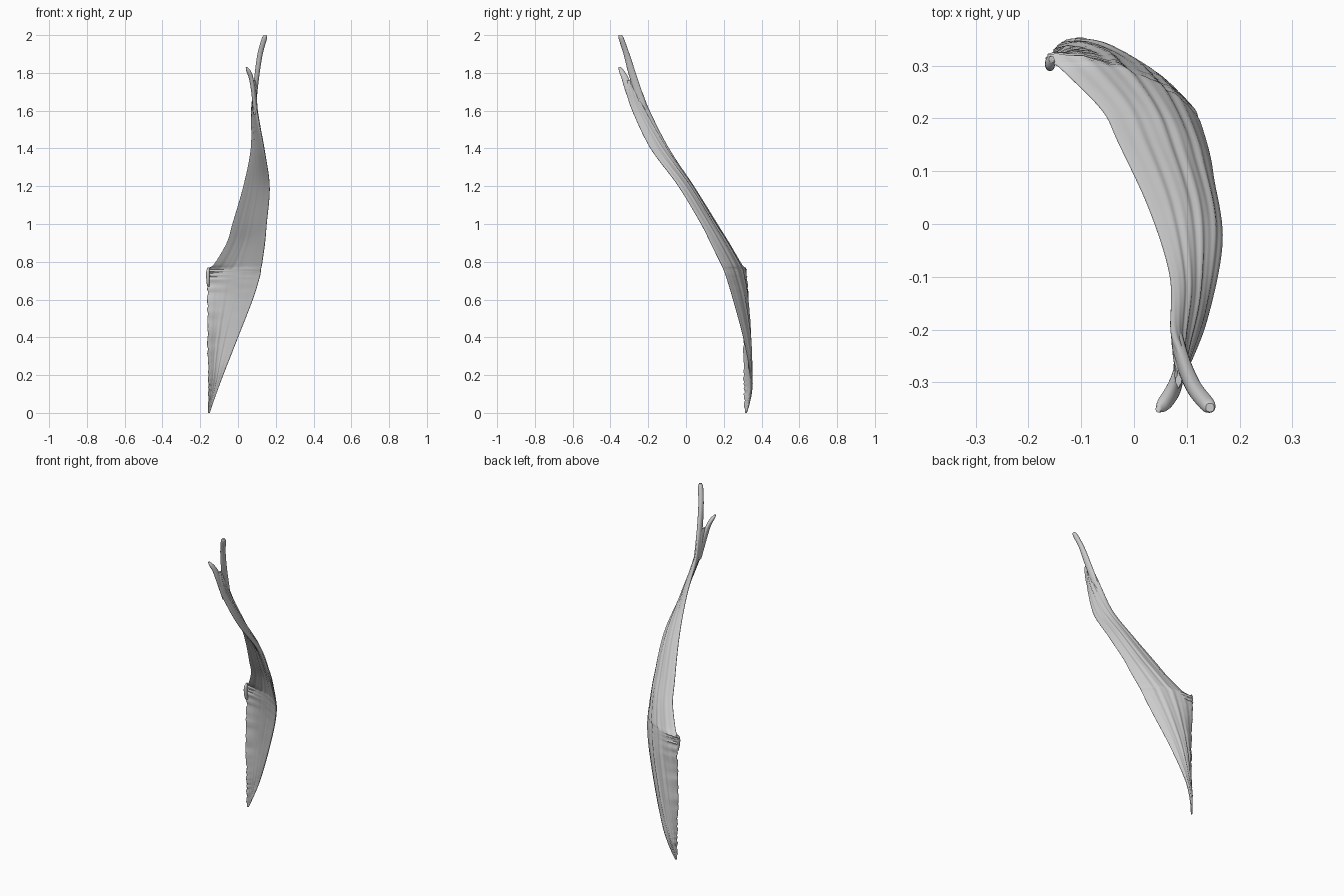
import bpy, bmesh, math, random
from mathutils import Vector

if "Cube" in bpy.data.objects:
    bpy.data.objects.remove(bpy.data.objects["Cube"])

random.seed(4)


def spline(a, b, c, d, t):
    return b + 0.5 * t * (c - a + t * (2*a - 5*b + 4*c - d + t * (3*(b - c) + d - a)))


def resample(rows, steps):
    """Smoothly interpolate rows of numbers along the length."""
    out = []
    for i in range(len(rows) - 1):
        quad = [rows[max(0, min(len(rows) - 1, i + k))] for k in (-1, 0, 1, 2)]
        for s in range(steps):
            out.append([spline(*v, s / steps) for v in zip(*quad)])
    return out + [list(rows[-1])]


def loft(name, rows, steps=8, n=40, groove=0.0, ragged=0.0):
    """Rows: z, inner edge xy, middle xy, outer edge xy, half thickness."""
    bm = bmesh.new()
    rings = []
    for z, ax, ay, mx, my, bx, by, th in resample(rows, steps):
        a, m, b = Vector((ax, ay)), Vector((mx, my)), Vector((bx, by))
        if ragged and 0.03 < z < 0.77:
            a += Vector((random.uniform(-.3, 1), random.uniform(-1, .5))) * ragged
        c = 2 * m - (a + b) / 2
        front, back = [], []
        for k in range(n + 1):
            u = (1 - math.cos(math.pi * k / n)) / 2
            p = a*(1-u)**2 + c*2*u*(1-u) + b*u*u
            d = (c - a) * (1 - u) + (b - c) * u
            if d.length < 1e-6:
                d = b - a
            nrm = Vector((-d.y, d.x)).normalized()
            t = th * math.sqrt(max(0, 4 * u * (1 - u))) ** 0.8
            # long fibre ridges drifting slowly along the muscle
            g = groove * (math.sin(u*31 + z*2.2) + .7*math.sin(u*53 - z*3 + 1)) * 4*u*(1-u)
            g *= min(1, (b - a).length / 0.15)
            back.append(bm.verts.new((*(p + nrm * (t + g)), z)))
            if 0 < k < n:
                front.append(bm.verts.new((*(p - nrm * (t - g * .5)), z)))
        rings.append(back + front[::-1])
    for r, s in zip(rings, rings[1:]):
        for i in range(len(r)):
            j = (i + 1) % len(r)
            bm.faces.new((r[i], r[j], s[j], s[i]))
    bm.faces.new(rings[0][::-1])
    bm.faces.new(rings[-1])
    bmesh.ops.recalc_face_normals(bm, faces=bm.faces)
    me = bpy.data.meshes.new(name)
    bm.to_mesh(me)
    bm.free()
    ob = bpy.data.objects.new(name, me)
    bpy.context.collection.objects.link(ob)
    bpy.context.view_layer.objects.active = ob
    ob.select_set(True)
    bpy.ops.object.shade_smooth_by_angle(angle=math.radians(50))
    ob.select_set(False)
    return ob


# broad curved sheet narrowing and twisting into a strap
loft("muscle_sheet", [
    (0.00, -.158, .313, -.154, .318, -.150, .322, .004),
    (0.10, -.158, .310, -.137, .335, -.115, .342, .007),
    (0.20, -.160, .308, -.118, .338, -.078, .342, .009),
    (0.40, -.163, .308, -.080, .334, .000, .303, .010),
    (0.60, -.163, .314, -.035, .312, .078, .249, .011),
    (0.72, -.165, .318, -.010, .287, .115, .213, .012),
    (0.76, -.163, .316, -.002, .277, .121, .198, .012),
    (0.79, -.125, .282, .015, .262, .127, .184, .013),
    (0.90, -.060, .215, .052, .200, .142, .130, .014),
    (1.00, -.030, .155, .075, .137, .150, .080, .015),
    (1.20, .028, .030, .108, .013, .165, -.040, .016),
    (1.40, .068, -.095, .108, -.126, .134, -.188, .015),
    (1.60, .073, -.193, .089, -.235, .094, -.285, .013),
    (1.70, .086, -.232, .088, -.272, .079, -.315, .011),
    (1.76, .093, -.262, .088, -.285, .076, -.322, .006),
], steps=10, n=56, groove=0.0022, ragged=0.006)


def strand(name, path):
    """Tapering tendon: path of z, x, y, half width along y, half thickness."""
    loft(name, [(z, x, y + w, x, y, x, y - w, t) for z, x, y, w, t in path], n=16)


strand("long_tendon", [
    (1.58, .084, -.215, .020, .008), (1.70, .091, -.254, .021, .012),
    (1.80, .102, -.286, .020, .013), (1.90, .117, -.315, .016, .014),
    (1.98, .139, -.342, .014, .014), (2.00, .144, -.348, .008, .008)])
strand("short_tendon", [
    (1.58, .090, -.255, .022, .008), (1.70, .081, -.298, .022, .011),
    (1.77, .070, -.322, .019, .012), (1.81, .056, -.341, .014, .012),
    (1.83, .046, -.351, .006, .005)])

# small curled tab at the upper inner corner
strand("corner_tab", [
    (.67, -.158, .312, .010, .006), (.71, -.159, .304, .013, .009),
    (.75, -.159, .305, .013, .009), (.77, -.156, .312, .006, .005)])
